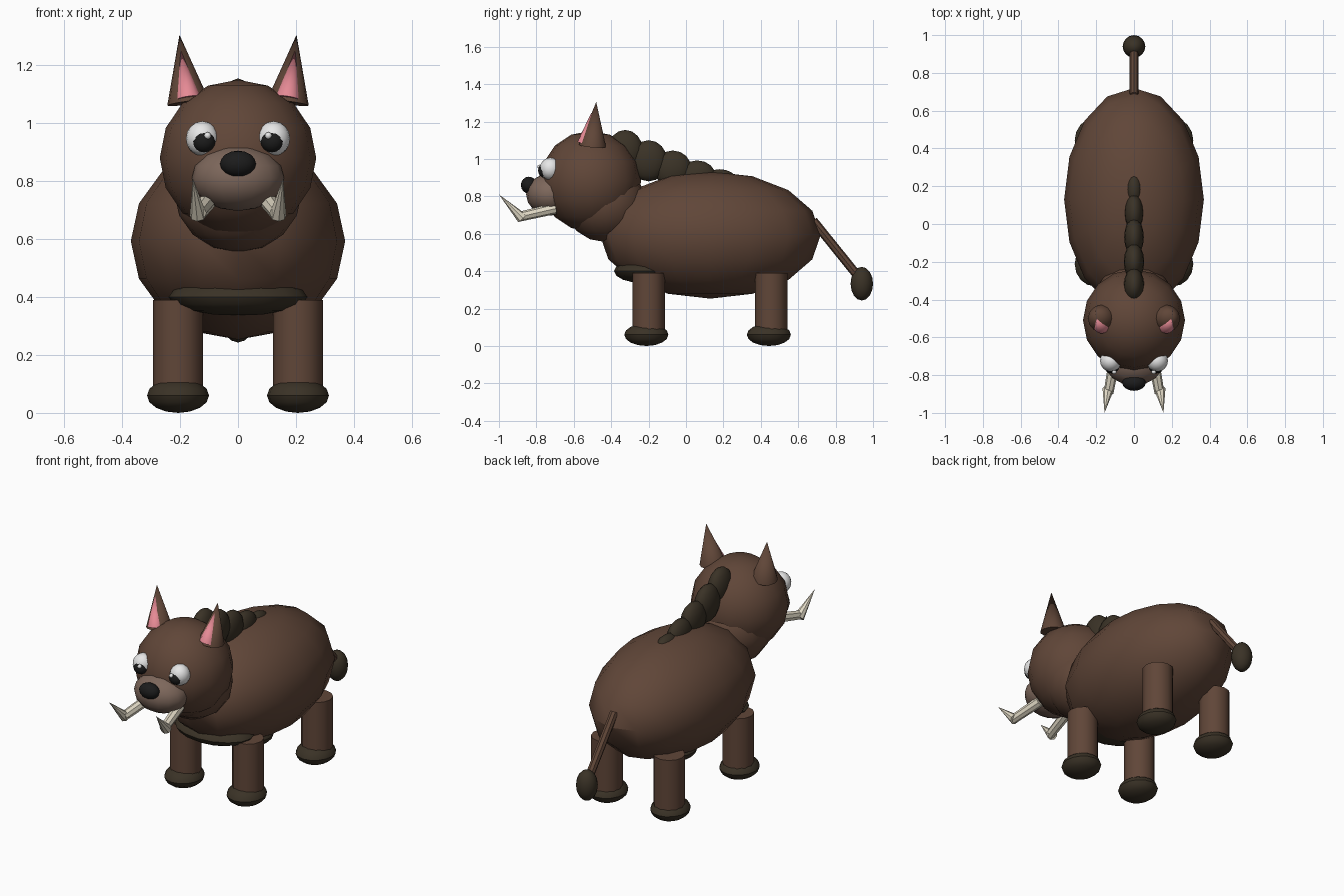
import bpy, math
from mathutils import Vector

if "Cube" in bpy.data.objects:
    bpy.data.objects.remove(bpy.data.objects["Cube"])


def lin(c):
    return c / 12.92 if c <= 0.04045 else ((c + 0.055) / 1.055) ** 2.4


def material(name, hexcode):
    m = bpy.data.materials.new(name)
    rgb = [lin(int(hexcode[i:i + 2], 16) / 255) for i in (0, 2, 4)]
    m.diffuse_color = (*rgb, 1)
    m.use_nodes = True
    m.node_tree.nodes["Principled BSDF"].inputs["Base Color"].default_value = m.diffuse_color
    return m


BROWN = material("brown hide", "604638")
DARK = material("dark bristle", "3A3226")
SNOUT = material("light snout", "7D675B")
IVORY = material("ivory", "E2DAC6")
PINK = material("inner ear pink", "E68A95")
WHITE = material("eye white", "F2F2F2")
BLACK = material("black", "1C1C1C")


def finish(name, mat, smooth=True):
    o = bpy.context.object
    o.name = name
    o.data.materials.append(mat)
    bpy.ops.object.transform_apply(location=False, rotation=True, scale=True)
    if smooth:
        bpy.ops.object.shade_smooth_by_angle(angle=math.radians(35))
    return o


def ball(name, mat, loc, radii, seg=16, rings=8):
    bpy.ops.mesh.primitive_uv_sphere_add(segments=seg, ring_count=rings, location=loc)
    bpy.context.object.scale = radii
    return finish(name, mat)


def rod(name, mat, a, b, r1, r2, sides=12):
    a, b = Vector(a), Vector(b)
    d = b - a
    bpy.ops.mesh.primitive_cone_add(vertices=sides, radius1=r1, radius2=r2,
                                    depth=d.length, location=(a + b) / 2)
    bpy.context.object.rotation_euler = d.to_track_quat('Z', 'Y').to_euler()
    return finish(name, mat)


# Trunk, neck and head
ball("body", BROWN, (0, 0.13, 0.593), (0.37, 0.59, 0.34))
ball("neck", BROWN, (0, -0.43, 0.76), (0.22, 0.22, 0.205))
ball("head", BROWN, (0, -0.51, 0.88), (0.27, 0.27, 0.27))
ball("chest_tuft", DARK, (0, -0.22, 0.40), (0.24, 0.165, 0.065))

# Snout and nose
ball("snout", SNOUT, (0, -0.725, 0.81), (0.16, 0.13, 0.113))
ball("nose", BLACK, (0, -0.84, 0.86), (0.062, 0.043, 0.045))

# Paired parts
for s, side in ((-1, "left"), (1, "right")):
    # Eyes
    ball(f"{side}_eye", WHITE, (s * 0.123, -0.725, 0.947), (0.057, 0.057, 0.06))
    ball(f"{side}_pupil", BLACK, (s * 0.118, -0.755, 0.937), (0.04, 0.036, 0.038))
    ball(f"{side}_glint", WHITE, (s * 0.105, -0.783, 0.957), (0.012, 0.012, 0.012))
    # Ears
    rod(f"{side}_ear", BROWN, (s * 0.172, -0.5, 1.07), (s * 0.202, -0.48, 1.305), 0.073, 0)
    rod(f"{side}_inner_ear", PINK, (s * 0.172, -0.537, 1.085),
        (s * 0.197, -0.505, 1.25), 0.044, 0)
    # Tusks: a straight root and an upturned point
    rod(f"{side}_tusk_root", IVORY, (s * 0.1, -0.7, 0.735), (s * 0.135, -0.895, 0.69),
        0.03, 0.026, 8)
    rod(f"{side}_tusk_point", IVORY, (s * 0.137, -0.875, 0.682), (s * 0.156, -1.0, 0.81),
        0.03, 0, 8)
    # Legs and hooves
    for y, end in ((-0.2, "front"), (0.455, "rear")):
        rod(f"{end}_{side}_leg", BROWN, (s * 0.207, y, 0.06), (s * 0.207, y, 0.39), 0.087, 0.087)
        ball(f"{end}_{side}_hoof", DARK, (s * 0.207, y - 0.012, 0.06), (0.107, 0.118, 0.06))

# Mane of overlapping tufts, shrinking toward the back
for i, (y, z, rx, ry, rz) in enumerate(((-0.325, 1.045, 0.054, 0.095, 0.11),
                                        (-0.2, 0.99, 0.054, 0.1, 0.11),
                                        (-0.07, 0.945, 0.052, 0.1, 0.1),
                                        (0.06, 0.905, 0.05, 0.1, 0.087),
                                        (0.18, 0.885, 0.045, 0.09, 0.06))):
    ball(f"mane_tuft_{i + 1}", DARK, (0, y, z), (rx, ry, rz))

# Tail with tuft
rod("tail", BROWN, (0, 0.68, 0.67), (0, 0.93, 0.36), 0.024, 0.024, 8)
ball("tail_tuft", DARK, (0, 0.94, 0.333), (0.06, 0.06, 0.09))
